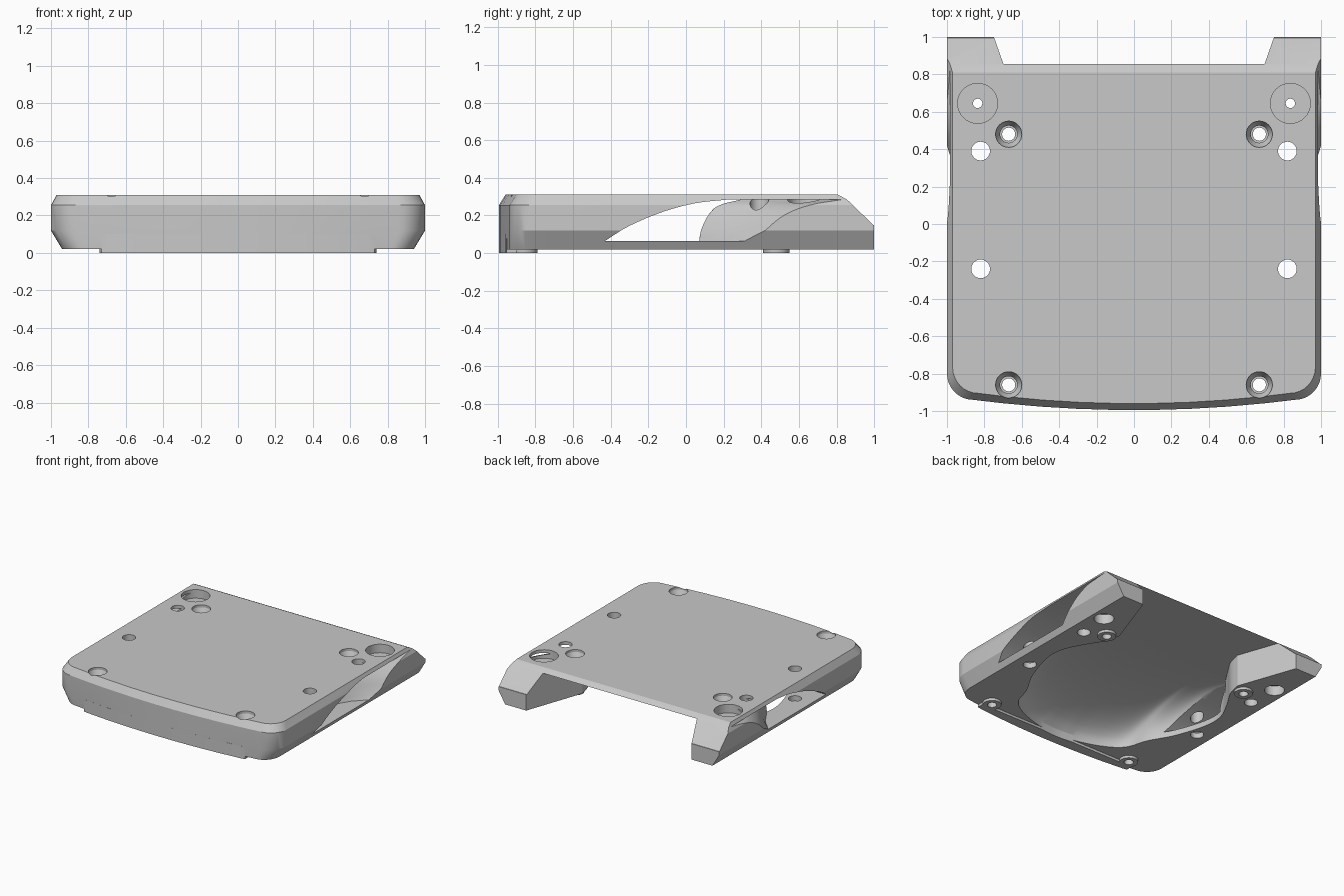
import bpy, bmesh, math
from mathutils import Vector

cube = bpy.data.objects.get("Cube")
if cube:
    bpy.data.objects.remove(cube, do_unlink=True)

grey = bpy.data.materials.new("light grey")
grey.use_nodes = True
colour = (0.58, 0.58, 0.58, 1)
grey.diffuse_color = colour
grey.node_tree.nodes["Principled BSDF"].inputs["Base Color"].default_value = colour


def loft(name, rings):
    """Closed solid through rings that have equal point counts."""
    bm = bmesh.new()
    loops = [[bm.verts.new(p) for p in ring] for ring in rings]
    count = len(loops[0])
    for a, b in zip(loops, loops[1:]):
        for i in range(count):
            j = (i + 1) % count
            bm.faces.new((a[i], a[j], b[j], b[i]))
    bm.faces.new(loops[0])
    bm.faces.new(loops[-1])
    bmesh.ops.recalc_face_normals(bm, faces=bm.faces)
    mesh = bpy.data.meshes.new(name)
    bm.to_mesh(mesh)
    bm.free()
    mesh.materials.append(grey)
    obj = bpy.data.objects.new(name, mesh)
    bpy.context.collection.objects.link(obj)
    return obj


def boolean(target, tool, operation="DIFFERENCE"):
    mod = target.modifiers.new("cut", "BOOLEAN")
    mod.operation, mod.solver, mod.object = operation, "EXACT", tool
    bpy.context.view_layer.objects.active = target
    bpy.ops.object.modifier_apply(modifier=mod.name)
    bpy.data.objects.remove(tool, do_unlink=True)


def along_x(points, x):
    return [(x, y, z) for y, z in points]


def disc(x, y, z, r):
    angles = [math.tau * i / 32 for i in range(32)]
    return [(x + r * math.cos(a), y + r * math.sin(a), z) for a in angles]


def smooth(points, steps=5):
    """Open curve passing through the given points."""
    pts = [Vector(p) for p in points]
    pts = [2 * pts[0] - pts[1]] + pts + [2 * pts[-1] - pts[-2]]
    out = []
    for a, b, c, d in zip(pts, pts[1:], pts[2:], pts[3:]):
        for i in range(steps):
            t = i / steps
            out.append(tuple(0.5 * (2 * b + (c - a) * t + (2 * a - 5 * b + 4 * c - d) * t * t
                                    + (3 * b - a - 3 * c + d) * t ** 3)))
    return out + [tuple(pts[-2])]


def outline(z, side, front):
    """Plan of the shell: bowed front, rounded front corners, straight back."""
    half = [(1, 1)]
    for i in range(9):
        a = i / 8 * math.pi / 2
        half.append((0.86 + 0.14 * math.cos(a), -0.80 - 0.14 * math.sin(a)))
    half += [(x, -0.995 + 0.055 * (x / 0.86) ** 2) for x in (0.7, 0.5, 0.3, 0.1)]
    half = [(x * (1 - side), y + front * max(0, min(1, -(y + 0.5) / 0.3))) for x, y in half]
    return [(x, y, z) for x, y in half] + [(-x, y, z) for x, y in reversed(half)]


# Outer shell with chamfered sides
shell = loft("base_shell", [outline(0.02, 0.06, 0), outline(0.12, 0, 0),
                            outline(0.255, 0, 0), outline(0.31, 0.03, 0.035)])

# Sloping back
slope = [(0.805, 0.312), (0.855, 0.285), (0.995, 0.15), (1.1, 0.15), (1.1, 0.4), (0.805, 0.4)]
boolean(shell, loft("back_slope", [along_x(slope, -1.2), along_x(slope, 1.2)]))

# Lip under the front wall
lip = [(x, y) for x, y, z in outline(0, 0, 0) if abs(x) < 0.73]
lip = [(0.73, -0.953)] + lip + [(-0.73, -0.953), (-0.73, -0.9), (0.73, -0.9)]
boolean(shell, loft("front_lip", [[(x, y, z) for x, y in lip] for z in (0, 0.1)]), "UNION")

# Feet under the four screws
screws = [(sx * 0.67, y) for sx in (-1, 1) for y in (0.48, -0.86)]
for x, y in screws:
    boolean(shell, loft("foot", [disc(x, y, 0, 0.07), disc(x, y, 0.1, 0.075)]), "UNION")

# Hollow underside: waisted plan whose front closes upward like a bowl
side = [(0.77, 1.06)] + smooth([(0.58, 0.52), (0.61, 0.4), (0.7, 0.25), (0.78, 0.08), (0.78, -0.1),
                                (0.7, -0.35), (0.59, -0.55), (0.53, -0.72), (0.4, -0.82),
                                (0.2, -0.89), (0.04, -0.91)])
plan = side + [(-x, y) for x, y in reversed(side)]


def bowl(z, f, y0=0.2):
    return [(x, y if y > y0 else y0 + (y - y0) * f, z) for x, y in plan]


arc = [math.radians(a) for a in range(0, 89, 8)]
boolean(shell, loft("hollow", [bowl(-0.1, 1)] + [bowl(0.02 + 0.265 * math.sin(a), math.cos(a)) for a in arc]))

# Side windows that flare outward over the rear posts
arch = smooth([(-0.43, 0.065), (-0.3, 0.145), (-0.12, 0.22), (0.05, 0.265), (0.22, 0.284)])
inner = smooth([(0.29, 0.284), (0.18, 0.255), (0.1, 0.2), (0.06, 0.13), (0.05, 0.065)])
outer = smooth([(0.86, 0.284), (0.66, 0.255), (0.52, 0.2), (0.42, 0.12), (0.35, 0.065)])
middle = [tuple(Vector(a).lerp(Vector(b), 0.55)) for a, b in zip(inner, outer)]
for s in (-1, 1):
    rings = [along_x(arch + curve, s * x) for x, curve in
             ((0.5, inner), (0.77, inner), (0.87, middle), (1.0, outer), (1.1, outer))]
    boolean(shell, loft("window", rings))

# Screw holes with stepped, countersunk heads
for x, y in screws:
    boolean(shell, loft("screw_hole", [disc(x, y, -0.1, 0.035), disc(x, y, 0.2, 0.035),
                                       disc(x, y, 0.2, 0.046), disc(x, y, 0.24, 0.046),
                                       disc(x, y, 0.29, 0.07), disc(x, y, 0.4, 0.07)]))

# Plain through holes and the round pockets near the back
for s in (-1, 1):
    for y in (0.39, -0.24):
        boolean(shell, loft("through_hole", [disc(s * 0.82, y, -0.1, 0.05), disc(s * 0.82, y, 0.4, 0.05)]))
    x, y = s * 0.836, 0.645
    boolean(shell, loft("pocket", [disc(x, y, -0.1, 0.075), disc(x, y, 0.1, 0.075),
                                   disc(x, y, 0.1, 0.025), disc(x, y, 0.24, 0.025),
                                   disc(x, y, 0.24, 0.107), disc(x, y, 0.4, 0.107)]))

# Soft shading with sharp edges kept
bpy.ops.object.select_all(action="DESELECT")
shell.select_set(True)
bpy.context.view_layer.objects.active = shell
bpy.ops.object.shade_smooth_by_angle(angle=math.radians(25))
